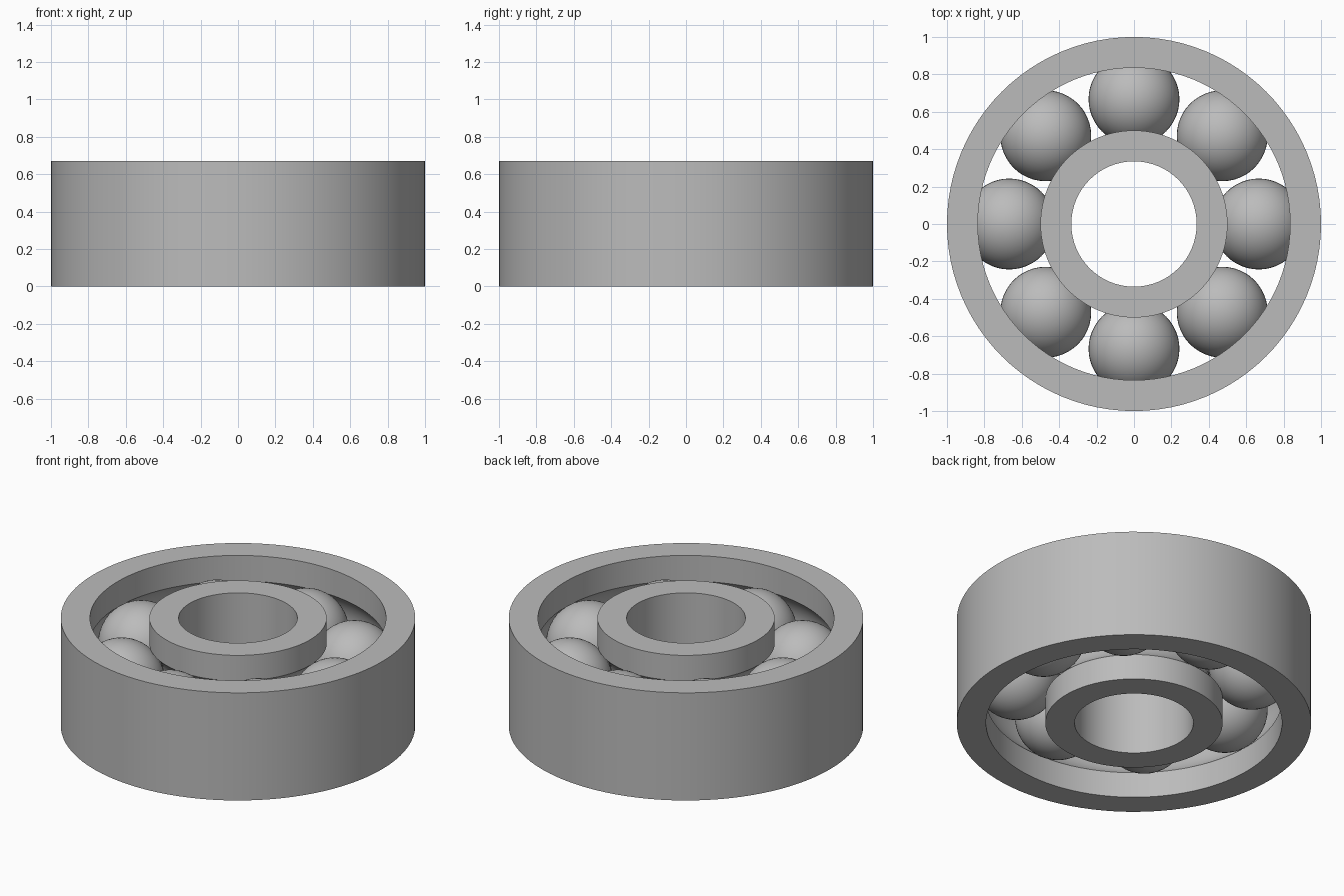
import bpy, bmesh, math
from mathutils import Matrix

if "Cube" in bpy.data.objects:
    bpy.data.objects.remove(bpy.data.objects["Cube"], do_unlink=True)

HEIGHT = 0.67
MID = HEIGHT / 2
PITCH = 0.667          # radius of the circle of ball centres
BALL = 0.243
SEGMENTS = 96

steel = bpy.data.materials.new("grey steel")
steel.use_nodes = True
GREY = (0.5, 0.5, 0.5, 1)
steel.diffuse_color = GREY
steel.node_tree.nodes["Principled BSDF"].inputs["Base Color"].default_value = GREY


def finish(name, bm):
    mesh = bpy.data.meshes.new(name)
    bm.to_mesh(mesh)
    bm.free()
    mesh.materials.append(steel)
    obj = bpy.data.objects.new(name, mesh)
    bpy.context.collection.objects.link(obj)
    bpy.ops.object.select_all(action="DESELECT")
    obj.select_set(True)
    bpy.context.view_layer.objects.active = obj
    bpy.ops.object.shade_smooth_by_angle(angle=math.radians(30))
    return obj


def race(name, plain, grooved):
    """Ring with one plain wall and one wall holding a round ball groove."""
    side = 1 if grooved > PITCH else -1
    half = math.acos(abs(grooved - PITCH) / BALL)
    steps = 16
    arc = [-half + 2 * half * i / steps for i in range(steps + 1)]
    profile = [(plain, 0), (grooved, 0)]
    profile += [(PITCH + side * BALL * math.cos(a), MID + BALL * math.sin(a)) for a in arc]
    profile += [(grooved, HEIGHT), (plain, HEIGHT)]
    bm = bmesh.new()
    rings = []
    for s in range(SEGMENTS):
        t = 2 * math.pi * s / SEGMENTS
        rings.append([bm.verts.new((r * math.cos(t), r * math.sin(t), z)) for r, z in profile])
    n = len(profile)
    for s in range(SEGMENTS):
        a, b = rings[s], rings[(s + 1) % SEGMENTS]
        for i in range(n):
            j = (i + 1) % n
            bm.faces.new((a[i], b[i], b[j], a[j]))
    bmesh.ops.recalc_face_normals(bm, faces=bm.faces)
    return finish(name, bm)


# Inner and outer rings
race("outer_ring", 1.0, 0.835)
race("inner_ring", 0.335, 0.5)

# Rolling balls
for k in range(8):
    t = k * math.pi / 4
    bm = bmesh.new()
    bmesh.ops.create_uvsphere(
        bm, u_segments=48, v_segments=24, radius=BALL,
        matrix=Matrix.Translation((PITCH * math.cos(t), PITCH * math.sin(t), MID)))
    finish(f"ball_{k + 1}", bm)
